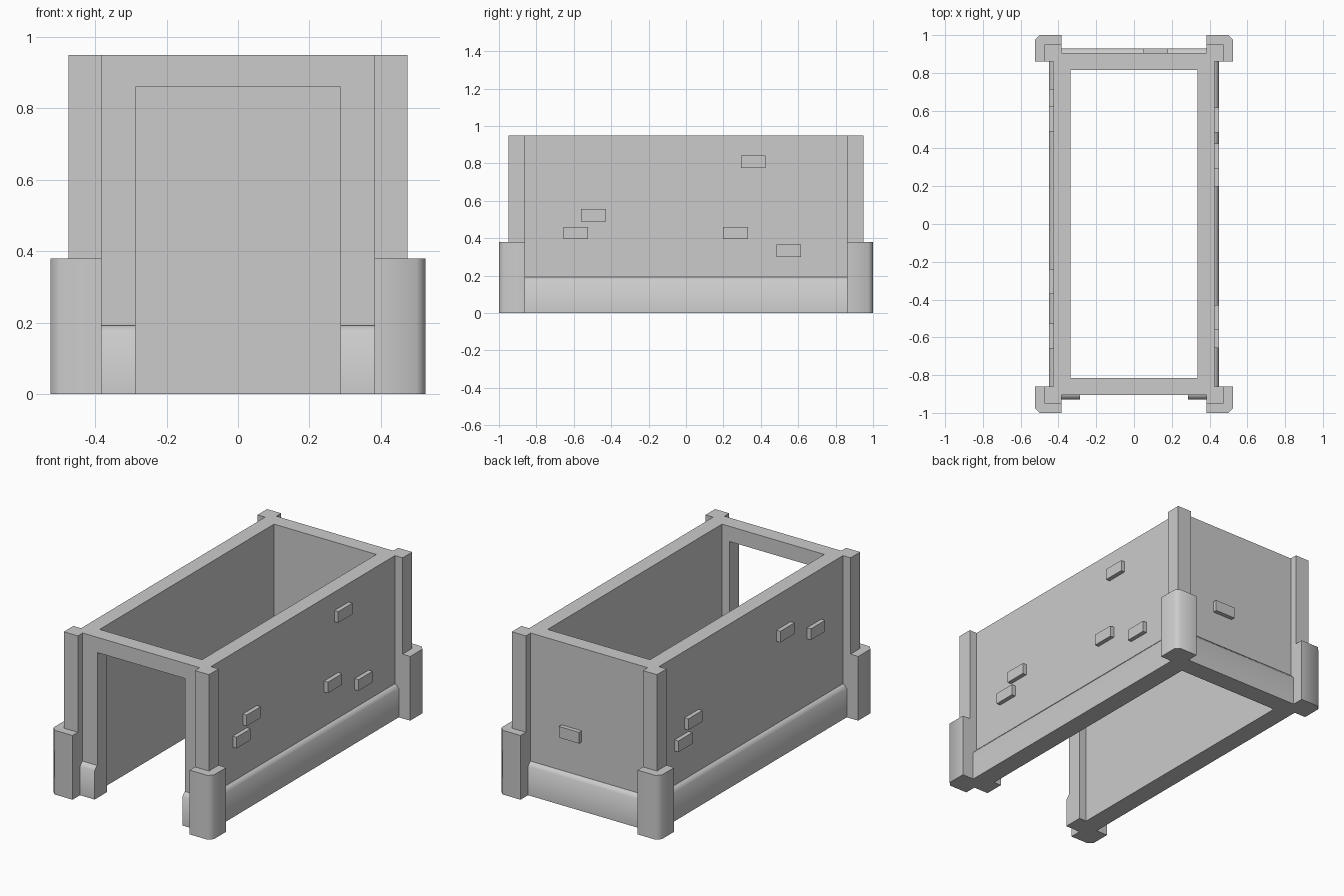
import bpy, bmesh, math
from mathutils import Matrix, Vector

if "Cube" in bpy.data.objects:
    bpy.data.objects.remove(bpy.data.objects["Cube"])


def make(name, bm, smooth=False):
    bmesh.ops.recalc_face_normals(bm, faces=bm.faces)
    me = bpy.data.meshes.new(name)
    bm.to_mesh(me)
    bm.free()
    ob = bpy.data.objects.new(name, me)
    bpy.context.scene.collection.objects.link(ob)
    if smooth:
        bpy.ops.object.select_all(action='DESELECT')
        ob.select_set(True)
        bpy.context.view_layer.objects.active = ob
        bpy.ops.object.shade_smooth_by_angle(angle=math.radians(50))
    return ob


def box(name, lo, hi):
    bm = bmesh.new()
    lo, hi = Vector(lo), Vector(hi)
    m = Matrix.Translation((lo + hi) / 2) @ Matrix.Diagonal((*(hi - lo), 1))
    bmesh.ops.create_cube(bm, size=1, matrix=m)
    return make(name, bm)


def prism(name, pts, direction, smooth=False):
    bm = bmesh.new()
    face = bm.faces.new([bm.verts.new(p) for p in pts])
    out = bmesh.ops.extrude_face_region(bm, geom=[face])
    verts = [g for g in out["geom"] if isinstance(g, bmesh.types.BMVert)]
    bmesh.ops.translate(bm, verts=verts, vec=direction)
    return make(name, bm, smooth)


WX, WY, H = 0.425, 0.905, 0.95      # outer wall faces, height
T, OUT = 0.09, 0.025                # wall thickness, relief depth

# Open-topped walls with a doorway in the front
walls = box("walls", (-WX, -WY, 0), (WX, WY, H))
cutters = [
    box("room_cutter", (T - WX, T - WY, -0.1), (WX - T, WY - T, H + 0.1)),
    box("door_cutter", (-0.287, -1.1, -0.1), (0.287, -0.7, 0.86)),
]
for c in cutters:
    mod = walls.modifiers.new(c.name, 'BOOLEAN')
    mod.operation = 'DIFFERENCE'
    mod.solver = 'EXACT'
    mod.object = c
    c.hide_render = True
    c.hide_set(True)

# Corner posts with a thicker chamfered base
C = 0.025
for sx in (-1, 1):
    for sy in (-1, 1):
        upper = [(0.383, 0.86), (0.475, 0.86), (0.475, 0.95), (0.383, 0.95)]
        base = [(0.383, 0.86), (0.525, 0.86), (0.525, 1 - C),
                (0.525 - C, 1), (0.383, 1)]
        prism("corner_post", [(sx * x, sy * y, 0.38) for x, y in upper],
              (0, 0, H - 0.38))
        prism("post_base", [(sx * x, sy * y, 0) for x, y in base],
              (0, 0, 0.38), True)

# Plinth strips: flat board with a chamfered top edge
board = [(-0.01, 0), (OUT, 0), (OUT, 0.17), (0.005, 0.192), (-0.01, 0.192)]
for s in (-1, 1):
    prism("side_plinth", [(s * (WX + d), -0.865, z) for d, z in board],
          (0, 1.73, 0), True)
    prism("front_plinth", [(s * 0.287, -WY - d, z) for d, z in board],
          (s * 0.1, 0, 0), True)
prism("back_plinth", [(-0.387, WY + d, z) for d, z in board],
      (0.774, 0, 0), True)

# Raised bricks: (y, z) on the sides, one on the back
L, BH = 0.066, 0.033
right = [(0.36, 0.808), (-0.495, 0.523), (-0.59, 0.428),
         (0.265, 0.428), (0.55, 0.333)]
left = [(-0.305, 0.713), (-0.592, 0.618), (0.555, 0.523), (0.648, 0.428)]
for s, spots in ((1, right), (-1, left)):
    for y, z in spots:
        xs = sorted((s * (WX - 0.01), s * (WX + OUT)))
        box("side_brick", (xs[0], y - L, z - BH), (xs[1], y + L, z + BH))
box("back_brick", (0.115 - L, WY - 0.01, 0.428 - BH),
    (0.115 + L, WY + OUT, 0.428 + BH))
